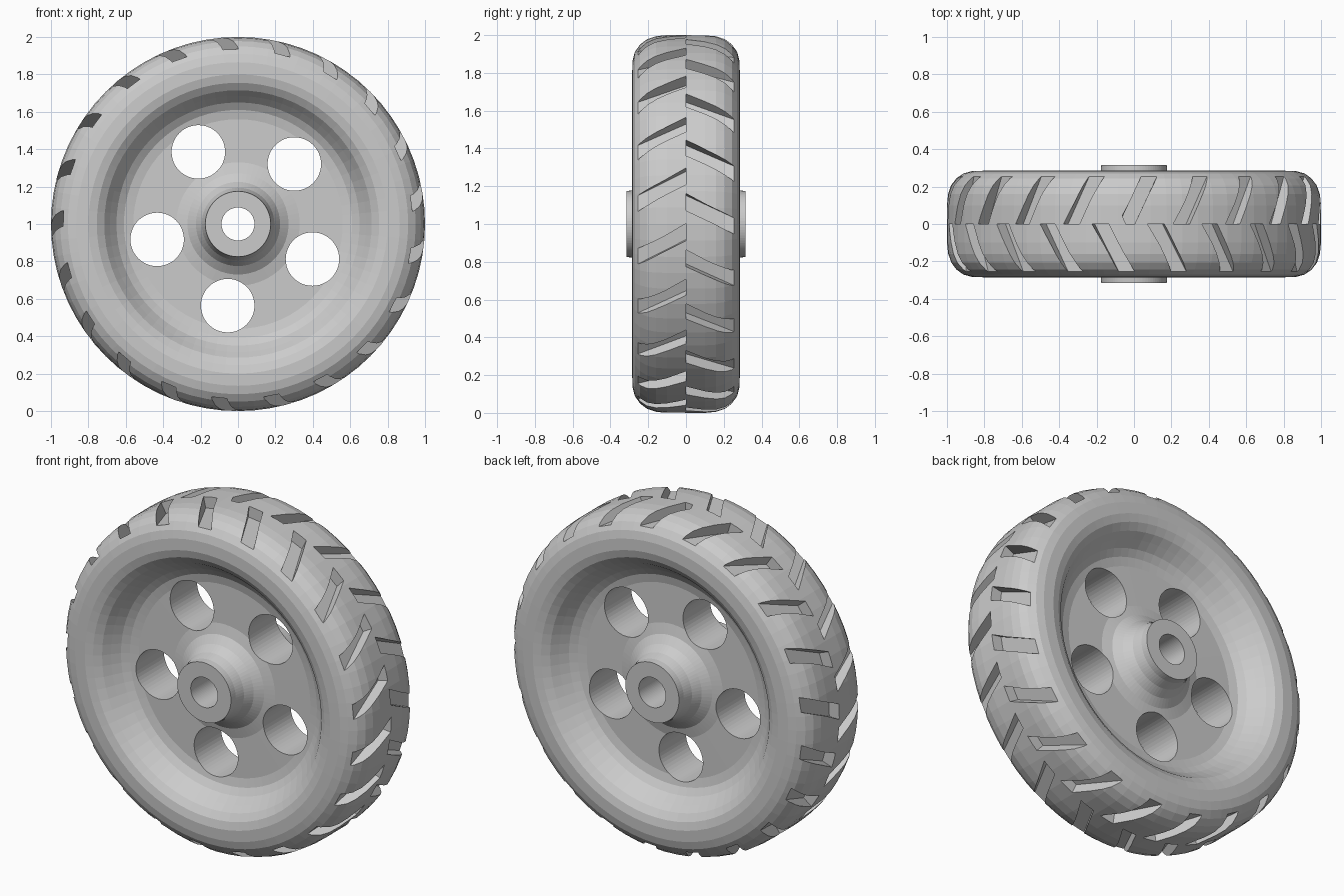
import bpy, bmesh
from math import sin, cos, pi, radians

if "Cube" in bpy.data.objects:
    bpy.data.objects.remove(bpy.data.objects["Cube"])

SEG = 72


def make_object(name, bm):
    bmesh.ops.recalc_face_normals(bm, faces=bm.faces)
    me = bpy.data.meshes.new(name)
    bm.to_mesh(me)
    bm.free()
    ob = bpy.data.objects.new(name, me)
    bpy.context.collection.objects.link(ob)
    return ob


def polar(r, deg, y):
    return (r * cos(radians(deg)), y, 1 + r * sin(radians(deg)))


def lathe(name, profile):
    bm = bmesh.new()
    rings = [[bm.verts.new(polar(r, 360 * i / SEG, y)) for r, y in profile]
             for i in range(SEG)]
    n = len(profile)
    for i in range(SEG):
        a, b = rings[i], rings[(i + 1) % SEG]
        for j in range(n):
            k = (j + 1) % n
            bm.faces.new((a[j], a[k], b[k], b[j]))
    return make_object(name, bm)


def add_prism(bm, bottom, top):
    a = [bm.verts.new(p) for p in bottom]
    b = [bm.verts.new(p) for p in top]
    n = len(a)
    bm.faces.new(a)
    bm.faces.new(b[::-1])
    for i in range(n):
        j = (i + 1) % n
        bm.faces.new((a[i], b[i], b[j], a[j]))


def cut(ob, cutter):
    cutter.hide_render = True
    mod = ob.modifiers.new("cut", 'BOOLEAN')
    mod.operation = 'DIFFERENCE'
    mod.solver = 'EXACT'
    mod.object = cutter
    bpy.context.view_layer.objects.active = ob
    bpy.ops.object.modifier_apply(modifier=mod.name)
    bpy.data.objects.remove(cutter)


# Half section (radius, y): hub, dished web, rounded tyre; mirrored for the front
half = [(0.088, 0.315), (0.175, 0.315), (0.178, 0.275), (0.194, 0.222),
        (0.225, 0.175), (0.27, 0.142), (0.33, 0.127), (0.56, 0.125),
        (0.61, 0.136), (0.65, 0.162), (0.685, 0.205), (0.715, 0.245),
        (0.755, 0.273), (0.80, 0.285), (0.865, 0.283), (0.91, 0.271),
        (0.95, 0.244), (0.978, 0.207), (0.994, 0.16), (1.0, 0.10)]
profile = half + [(r, -y) for r, y in reversed(half)]
wheel = lathe("wheel", profile)

# Five round holes through the web
bm = bmesh.new()
for k in range(5):
    cx, _, cz = polar(0.44, 46.8 + 72 * k, 0)
    ring = [(cx + 0.143 * cos(2 * pi * i / 48), cz + 0.143 * sin(2 * pi * i / 48))
            for i in range(48)]
    add_prism(bm, [(x, -0.4, z) for x, z in ring], [(x, 0.4, z) for x, z in ring])
cut(wheel, make_object("hole_cutter", bm))

# Slanted tread grooves, two staggered rows meeting at the centre line
bm = bmesh.new()
for side, a_mid, a_end in ((-1, 100.4, 92.3), (1, 92.4, 85.0)):
    for k in range(21):
        s = k * 360 / 21
        corners = [(a_mid - 2.6 + s, 0), (a_mid + 2.6 + s, 0),
                   (a_end + 2.6 + s, 0.257 * side), (a_end - 2.6 + s, 0.257 * side)]
        add_prism(bm, [polar(0.935, a, y) for a, y in corners],
                  [polar(1.08, a, y) for a, y in corners])
cut(wheel, make_object("groove_cutter", bm))
